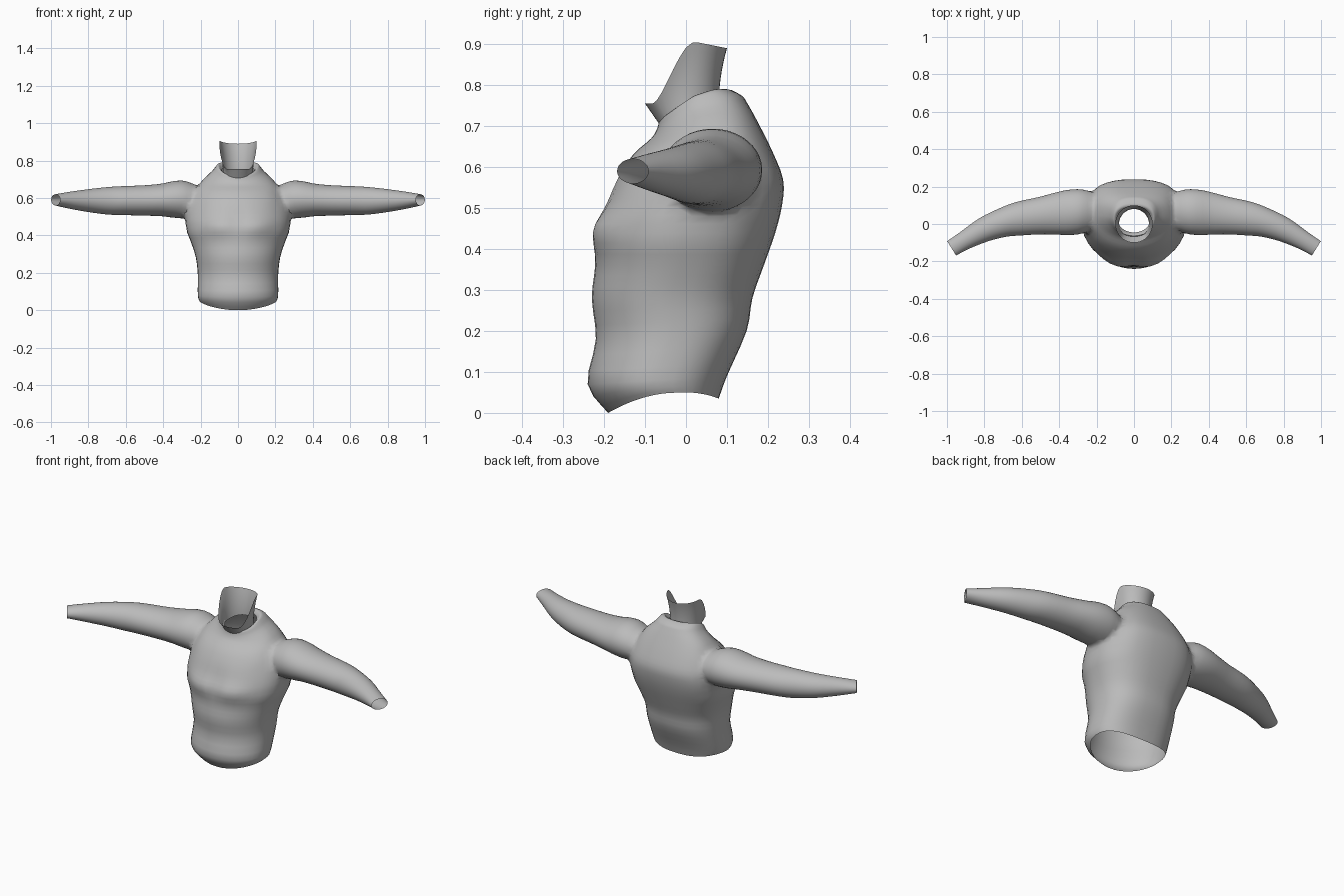
import bpy, bmesh
from math import sin, cos, pi, exp, radians
from mathutils import Vector

old = bpy.data.objects.get("Cube")
if old:
    bpy.data.objects.remove(old, do_unlink=True)

grey = bpy.data.materials.new("plain_grey")
grey.use_nodes = True
colour = (0.5, 0.5, 0.5, 1)
grey.diffuse_color = colour
grey.node_tree.nodes["Principled BSDF"].inputs["Base Color"].default_value = colour

SEGS = 40
ANGLES = [2 * pi * i / SEGS for i in range(SEGS)]


def refine(rows, steps=3):
    """Catmull-Rom interpolation between section rows."""
    out = []
    for i in range(len(rows) - 1):
        p = [rows[max(0, min(len(rows) - 1, i + k))] for k in (-1, 0, 1, 2)]
        for s in range(steps):
            t = s / steps
            out.append([b + t * (c - a) / 2
                        + t * t * (2 * a - 5 * b + 4 * c - d) / 2
                        + t ** 3 * (3 * b - a - 3 * c + d) / 2
                        for a, b, c, d in zip(*p)])
    return out + [rows[-1]]


def loft(name, rings, capped):
    """Skin a list of rings; caps are fans, whose poles are returned."""
    bm = bmesh.new()
    loops = [[bm.verts.new(p) for p in ring] for ring in rings]
    for a, b in zip(loops, loops[1:]):
        for i in range(SEGS):
            j = (i + 1) % SEGS
            bm.faces.new((a[i], a[j], b[j], b[i]))
    poles = []
    for loop in (loops[0], loops[-1]) if capped else ():
        centre = sum((v.co for v in loop), Vector()) / SEGS
        pole = bm.verts.new(centre)
        poles.append(centre)
        for i in range(SEGS):
            bm.faces.new((loop[i], loop[(i + 1) % SEGS], pole))
    bmesh.ops.recalc_face_normals(bm, faces=bm.faces)
    mesh = bpy.data.meshes.new(name)
    bm.to_mesh(mesh)
    bm.free()
    mesh.materials.append(grey)
    obj = bpy.data.objects.new(name, mesh)
    bpy.context.collection.objects.link(obj)
    return obj, poles


def activate(obj):
    bpy.ops.object.select_all(action='DESELECT')
    obj.select_set(True)
    bpy.context.view_layer.objects.active = obj


def bump(x, z, cx, cz, wx, wz):
    return exp(-((x - cx) / wx) ** 2 - ((z - cz) / wz) ** 2)


# Torso sections: front y, front z, back y, back z, half width, side lift
torso_rows = [
    (-.19, 0, .08, .035, .205, .03),
    (-.24, .07, .10, .09, .215, 0),
    (-.22, .18, .148, .2, .215, 0),
    (-.23, .28, .162, .28, .225, 0),
    (-.222, .36, .19, .36, .25, 0),
    (-.225, .44, .218, .44, .28, 0),
    (-.2, .5, .235, .51, .285, 0),
    (-.17, .57, .237, .57, .27, 0),
    (-.13, .63, .21, .64, .24, 0),
    (-.085, .67, .175, .71, .195, 0),
    (-.07, .695, .15, .755, .14, .015),
    (-.065, .715, .135, .775, .12, .02),
    (-.055, .71, .10, .79, .105, .025),
    (-.045, .69, .085, .77, .085, .02),
]


def torso_ring(row):
    yf, zf, yb, zb, hw, lift = row
    mid, depth = (yf + yb) / 2, (yb - yf) / 2
    ring = []
    for a in ANGLES:
        s, c = sin(a), cos(a)
        e = 1 if c >= 0 else 0.8      # the back is flatter than the front
        x = hw * abs(s) ** e * (1 if s >= 0 else -1)
        y = mid - depth * abs(c) ** e * (1 if c >= 0 else -1)
        z = zf + (zb - zf) * (1 - c) / 2 + lift * s * s
        if c > 0:                     # chest muscles and midline groove
            y -= .014 * bump(abs(x), z, .1, .45, .06, .05)
            y += .008 * bump(x, z, 0, .5, .03, .08)
        ring.append((x, y, z))
    return ring


body, open_poles = loft("torso_and_arms", [torso_ring(r) for r in refine(torso_rows)], True)

# Arm sections: centre x, y, z, radius across, radius up, yaw
arm_rows = [
    (.12, .06, .58, .06, .06, 0),
    (.22, .07, .585, .10, .083, 0),
    (.30, .065, .594, .125, .105, 0),
    (.40, .058, .59, .115, .088, 0),
    (.50, .045, .587, .10, .081, .05),
    (.62, .028, .586, .09, .077, .1),
    (.70, .008, .585, .078, .073, .25),
    (.80, -.03, .586, .066, .061, .45),
    (.90, -.085, .588, .051, .045, .55),
    (.975, -.13, .59, .045, .03, .56),
]


def arm_ring(row, side):
    cx, cy, cz, ry, rz, yaw = row
    return [(side * (cx + ry * cos(a) * sin(yaw)), cy + ry * cos(a) * cos(yaw),
             cz + rz * sin(a)) for a in ANGLES]


# Weld both arms onto the torso
for side, label in ((1, "left_arm"), (-1, "right_arm")):
    arm, poles = loft(label, [arm_ring(r, side) for r in refine(arm_rows)], True)
    open_poles.append(poles[1])
    activate(body)
    mod = body.modifiers.new("weld_arm", 'BOOLEAN')
    mod.operation = 'UNION'
    mod.solver = 'EXACT'
    mod.object = arm
    bpy.ops.object.modifier_apply(modifier=mod.name)
    bpy.data.objects.remove(arm, do_unlink=True)

# Open the hem, collar and cuffs, then soften the arm joints
bm = bmesh.new()
bm.from_mesh(body.data)
ends = [v for v in bm.verts if any((v.co - p).length < 1e-4 for p in open_poles)]
bmesh.ops.delete(bm, geom=ends, context='VERTS')
joints = [v for v in bm.verts if .19 < abs(v.co.x) < .34 and .43 < v.co.z < .72]
for _ in range(4):
    bmesh.ops.smooth_vert(bm, verts=joints, factor=.5,
                          use_axis_x=True, use_axis_y=True, use_axis_z=True)
bm.to_mesh(body.data)
bm.free()


# Neck: open tube with a low front rim and high sides
def neck_ring(t):
    ring = []
    for a in ANGLES:
        s, c = sin(a), cos(a)
        around = min(a, 2 * pi - a)
        k = max(0, min(1, (around - radians(35)) / radians(70)))
        rim = .755 + .155 * k * k * (3 - 2 * k) - .02 * max(0, -c)
        base = .69 + .06 * (1 - c) / 2
        hw = .08 + .02 * t * t
        depth = .055 + .045 * t if c > 0 else .08 + .02 * t * t
        ring.append((hw * s, -depth * c, base + (rim - base) * t))
    return ring


neck, _ = loft("neck", [neck_ring(i / 8) for i in range(9)], False)

for obj in (body, neck):
    activate(obj)
    bpy.ops.object.shade_smooth_by_angle(angle=radians(60))
